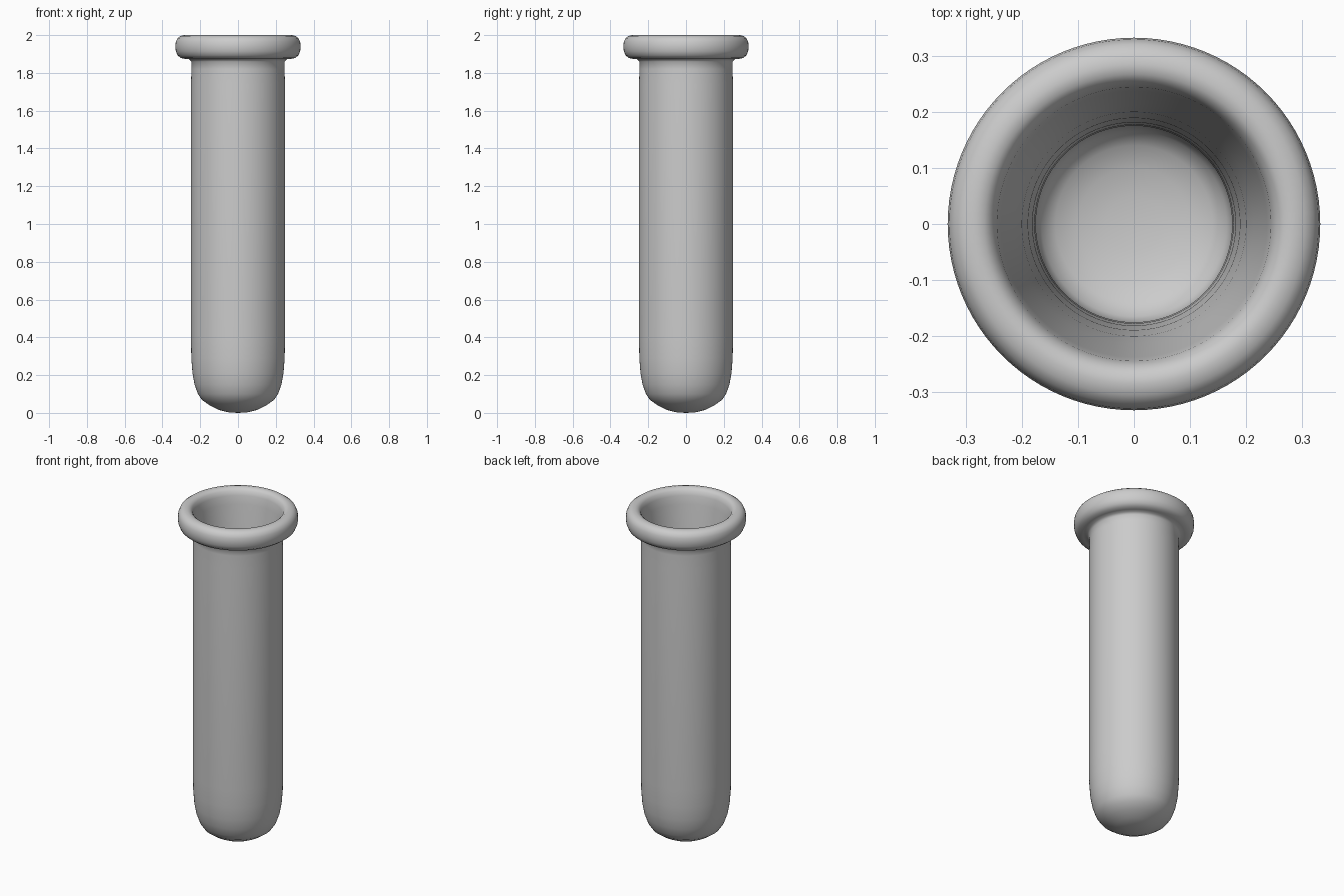
import bpy, bmesh, math

if "Cube" in bpy.data.objects:
    bpy.data.objects.remove(bpy.data.objects["Cube"])

SEGMENTS = 96

# Half profile (radius, height), from outer base up over the lip and down inside
outer = [(0.05, 0.003), (0.10, 0.015), (0.15, 0.04), (0.19, 0.068), (0.212, 0.10),
         (0.23, 0.15), (0.241, 0.21), (0.247, 0.29), (0.249, 0.40), (0.249, 1.74),
         (0.246, 1.82), (0.247, 1.86)]
lip = [(0.258, 1.872), (0.28, 1.874), (0.302, 1.879), (0.32, 1.893), (0.329, 1.915),
       (0.332, 1.94), (0.329, 1.965), (0.32, 1.984), (0.305, 1.995), (0.285, 2.0),
       (0.267, 1.997), (0.253, 1.985), (0.244, 1.96)]
inner = [(0.237, 1.91), (0.226, 1.82), (0.213, 1.72), (0.20, 1.60), (0.189, 1.45),
         (0.181, 1.25), (0.177, 1.0), (0.175, 0.7), (0.175, 0.16), (0.165, 0.125),
         (0.14, 0.105), (0.10, 0.09), (0.05, 0.082)]
profile = outer + lip + inner


def lathe(name, points, z_start, z_end):
    """Spin a profile about z and close both ends with a fan to the axis."""
    bm = bmesh.new()
    rings = []
    for r, z in points:
        rings.append([bm.verts.new((r * math.cos(2 * math.pi * i / SEGMENTS),
                                    r * math.sin(2 * math.pi * i / SEGMENTS), z))
                      for i in range(SEGMENTS)])
    first = bm.verts.new((0, 0, z_start))
    last = bm.verts.new((0, 0, z_end))
    for i in range(SEGMENTS):
        j = (i + 1) % SEGMENTS
        for a, b in zip(rings, rings[1:]):
            bm.faces.new((a[i], a[j], b[j], b[i]))
        bm.faces.new((first, rings[0][j], rings[0][i]))
        bm.faces.new((last, rings[-1][i], rings[-1][j]))
    bmesh.ops.recalc_face_normals(bm, faces=bm.faces[:])
    for f in bm.faces:
        f.smooth = True
    mesh = bpy.data.meshes.new(name)
    bm.to_mesh(mesh)
    bm.free()
    obj = bpy.data.objects.new(name, mesh)
    bpy.context.collection.objects.link(obj)
    return obj


# Round-bottomed tube with rolled lip
lathe("test_tube", profile, 0.0, 0.08)
